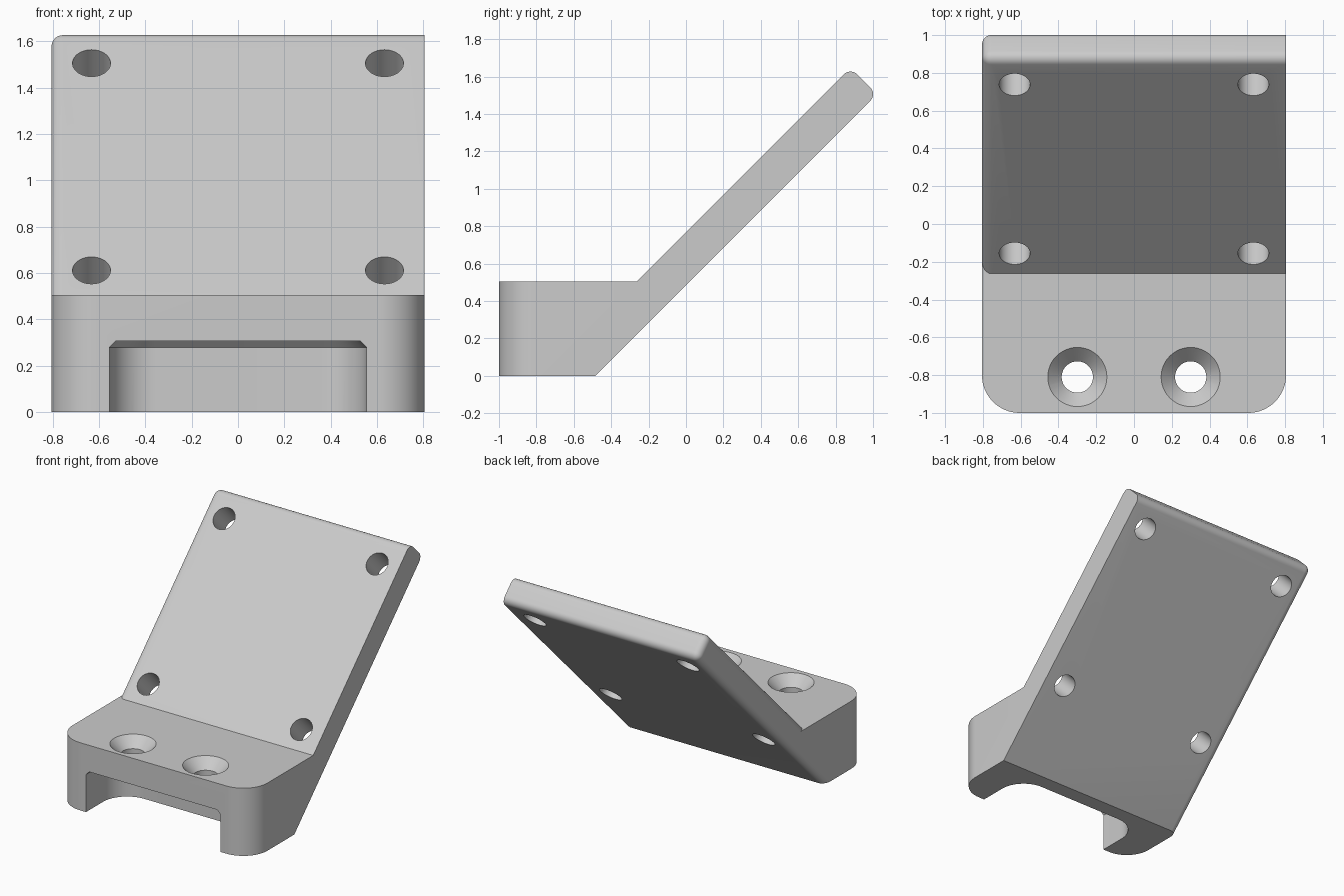
import bpy, bmesh, math
from mathutils import Matrix, Vector

if "Cube" in bpy.data.objects:
    bpy.data.objects.remove(bpy.data.objects["Cube"])

HALF_W = 0.805      # half width of the bracket
BASE_H = 0.505      # height of the mounting block
UNDER = 0.485       # underside of the plate: z = y + UNDER
THICK = 0.2         # plate thickness
PLATE_END = 2.13    # plate length along its slope
TILT = Matrix.Rotation(math.radians(45), 4, 'X')

grey = bpy.data.materials.new("plain_grey")
grey.use_nodes = True
grey.diffuse_color = (0.6, 0.6, 0.6, 1)
grey.node_tree.nodes["Principled BSDF"].inputs["Base Color"].default_value = (0.6, 0.6, 0.6, 1)


def to_object(name, bm):
    bmesh.ops.recalc_face_normals(bm, faces=bm.faces)
    mesh = bpy.data.meshes.new(name)
    bm.to_mesh(mesh)
    bm.free()
    mesh.materials.append(grey)
    obj = bpy.data.objects.new(name, mesh)
    bpy.context.collection.objects.link(obj)
    return obj


def box(lo, hi):
    bm = bmesh.new()
    lo, hi = Vector(lo), Vector(hi)
    size = Matrix.Diagonal(hi - lo).to_4x4()
    bmesh.ops.create_cube(bm, size=1, matrix=Matrix.Translation((lo + hi) / 2) @ size)
    return bm


def round_edges(bm, test, radius, segments):
    edges = [e for e in bm.edges if test(*(v.co for v in e.verts))]
    bmesh.ops.bevel(bm, geom=edges, offset=radius, offset_type='OFFSET',
                    segments=segments, profile=0.5, affect='EDGES', clamp_overlap=False)


def cylinder(r_low, r_high, depth, matrix):
    bm = bmesh.new()
    bmesh.ops.create_cone(bm, cap_ends=True, segments=48, radius1=r_low,
                          radius2=r_high, depth=depth, matrix=matrix)
    return bm


def combine(target, other, operation):
    mod = target.modifiers.new(operation.lower(), 'BOOLEAN')
    mod.operation, mod.solver, mod.object = operation, 'EXACT', other
    bpy.context.view_layer.objects.active = target
    bpy.ops.object.modifier_apply(modifier=mod.name)
    bpy.data.objects.remove(other)


def upright(a, b):
    return abs(a.z - b.z) > 0.1


def plate_edge(a, b):
    on_end = min(a.y, b.y) > PLATE_END - 0.01
    on_side = max(a.x, b.x) < 0
    at_start = max(a.y, b.y) < 0
    square_corner = min(a.x, b.x) > 0
    return (on_end or on_side) and not at_start and not square_corner


# Mounting block: rounded front corners, back slope hidden inside the plate
bm = box((-HALF_W, -1, 0), (HALF_W, 0, BASE_H))
round_edges(bm, lambda a, b: upright(a, b) and a.y < -0.9, 0.2, 16)
for v in bm.verts:
    if v.co.y > -0.1:
        v.co.y = v.co.z - UNDER - THICK * 0.7
bracket = to_object("angled_bracket", bm)

# Tilted plate: its end and one side are rounded, the other side stays square
bm = box((-HALF_W, -0.5, 0), (HALF_W, PLATE_END, THICK))
round_edges(bm, plate_edge, 0.05, 8)
bm.transform(Matrix.Translation((0, -UNDER, 0)) @ TILT)
bmesh.ops.bisect_plane(bm, geom=bm.verts[:] + bm.edges[:] + bm.faces[:],
                       plane_co=(0, 0, 0), plane_no=(0, 0, -1), clear_outer=True)
bmesh.ops.holes_fill(bm, edges=[e for e in bm.edges if e.is_boundary])
combine(bracket, to_object("plate", bm), 'UNION')

# Pocket under the block: rounded inner corners, chamfered ceiling
bm = box((-0.555, -1.3, -0.2), (0.555, -0.6, 0.307))
round_edges(bm, lambda a, b: upright(a, b) and a.y > -1, 0.2, 16)
round_edges(bm, lambda a, b: min(a.z, b.z) > 0.3, 0.027, 1)
combine(bracket, to_object("pocket_cutter", bm), 'DIFFERENCE')

for side in (-1, 1):
    # Countersunk screw holes
    x = 0.3 * side
    bm = cylinder(0.083, 0.083, 0.6, Matrix.Translation((x, -0.81, 0.4)))
    combine(bracket, to_object("screw_cutter", bm), 'DIFFERENCE')
    bm = cylinder(0.083, 0.181, 0.1, Matrix.Translation((x, -0.81, BASE_H - 0.025)))
    combine(bracket, to_object("countersink_cutter", bm), 'DIFFERENCE')
    # Plate holes, square to the plate
    for y, z in ((-0.157, 0.613), (0.737, 1.507)):
        bm = cylinder(0.082, 0.082, 0.6, Matrix.Translation((0.632 * side, y, z)) @ TILT)
        combine(bracket, to_object("plate_hole_cutter", bm), 'DIFFERENCE')

bpy.ops.object.select_all(action='DESELECT')
bracket.select_set(True)
bpy.context.view_layer.objects.active = bracket
bpy.ops.object.shade_smooth_by_angle(angle=math.radians(25))
